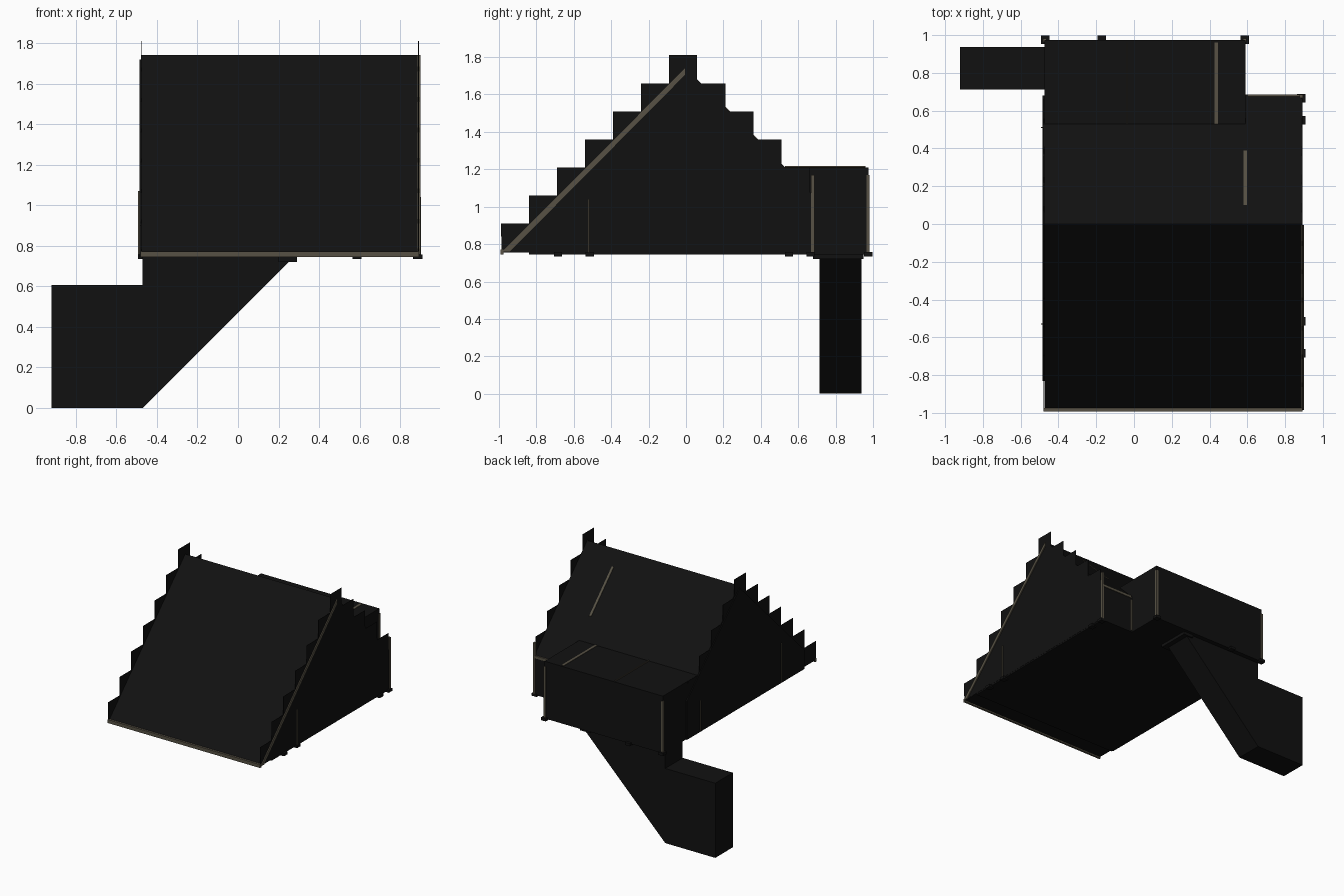
import bpy, math
from mathutils import Vector

if "Cube" in bpy.data.objects:
    bpy.data.objects.remove(bpy.data.objects["Cube"])


def material(name, rgb):
    m = bpy.data.materials.new(name)
    m.diffuse_color = (*rgb, 1)
    m.use_nodes = True
    m.node_tree.nodes["Principled BSDF"].inputs["Base Color"].default_value = m.diffuse_color
    return m


BLACK = material("near_black", (0.0055, 0.0055, 0.0055))
TAN = material("dull_tan", (0.095, 0.083, 0.058))


def prism(name, pts, axis, a, b, mat):
    """Extrude a 2D profile along x (points are y,z) or y (points are x,z)."""
    def place(p, t):
        return (t, p[0], p[1]) if axis == "x" else (p[0], t, p[1])
    n = len(pts)
    verts = [place(p, a) for p in pts] + [place(p, b) for p in pts]
    faces = [tuple(range(n)), tuple(range(2 * n - 1, n - 1, -1))]
    faces += [(i + n, (i + 1) % n + n, (i + 1) % n, i) for i in range(n)]
    # keep outward normals
    area = sum(pts[i][0] * pts[(i + 1) % n][1] - pts[(i + 1) % n][0] * pts[i][1] for i in range(n))
    if (area > 0) != (axis == "x"):
        flip = False
    else:
        flip = True
    if flip:
        faces = [f[::-1] for f in faces]
    if axis == "x":
        faces = [f for f in faces]
    me = bpy.data.meshes.new(name)
    me.from_pydata(verts, [], faces)
    me.materials.append(mat)
    ob = bpy.data.objects.new(name, me)
    bpy.context.collection.objects.link(ob)
    # consistent outward faces
    import bmesh
    bm = bmesh.new()
    bm.from_mesh(me)
    bmesh.ops.recalc_face_normals(bm, faces=bm.faces)
    bm.to_mesh(me)
    bm.free()
    return ob


def box(name, x, y, z, mat):
    return prism(name, [(x[0], z[0]), (x[1], z[0]), (x[1], z[1]), (x[0], z[1])], "y", y[0], y[1], mat)


# Main house with the pitched roof
prism("main_house", [(-0.985, 0.755), (0, 1.74), (0.68, 1.06), (0.68, 0.745),
                     (-0.84, 0.745), (-0.84, 0.755)], "x", -0.475, 0.89, BLACK)
# Flat-topped rear room
box("rear_room", (-0.475, 0.59), (0.5, 0.975), (0.745, 1.21), BLACK)

# Thin stepped gable screens, one at each end
S = 0.15
steps = [(-0.985, 0.757)]
for i in range(7):
    z = 0.91 + i * S
    steps += [(-0.99 + i * S, z), (-0.99 + (i + 1) * S, z)]
for i in range(1, 5):
    z = 1.81 - i * S
    y = 0.06 + (i - 1) * S
    steps += [(y, z), (y + S, z)]
steps += [(0.665, 0.757)]
prism("gable_screen_right", steps, "x", 0.889, 0.8915, BLACK)
prism("gable_screen_left", steps, "x", -0.478, -0.4755, BLACK)
# Slightly proud side wall of the left end
prism("left_wall_panel", [(-0.83, 0.745), (0.68, 0.745), (0.68, 1.06), (0.0, 1.72), (-0.83, 0.9)],
      "x", -0.485, -0.475, BLACK)

# Support: column block and slanted brace
prism("support_brace", [(-0.92, 0), (-0.47, 0), (0.25, 0.72), (0.25, 0.745), (-0.47, 0.745),
                        (-0.47, 0.607), (-0.92, 0.607)], "y", 0.713, 0.938, BLACK)
box("brace_cap", (0.2, 0.29), (0.68, 0.95), (0.72, 0.747), BLACK)

# Tan trim: front eave, right rake, rear eave
box("front_eave_trim", (-0.48, 0.893), (-0.992, -0.975), (0.744, 0.772), TAN)
prism("right_rake_trim", [(-0.985, 0.757), (-0.945, 0.757), (-0.005, 1.705), (-0.005, 1.74)],
      "x", 0.885, 0.899, TAN)
box("rear_eave_trim", (0.6, 0.89), (0.672, 0.686), (1.045, 1.066), TAN)

# Tan vertical corner posts
for i, (x, y, top) in enumerate([(-0.473, 0.973, 1.17), (0.586, 0.973, 1.17), (0.597, 0.677, 1.03),
                                 (0.886, 0.677, 1.17)]):
    box(f"corner_post_{i}", (x - 0.009, x + 0.009), (y - 0.009, y + 0.009), (0.757, top), TAN)
# Thin battens standing out from the end walls
for i, (x, y, top) in enumerate([(0.895, -0.52, 1.04), (-0.484, -0.53, 1.07), (-0.484, 0.51, 1.0)]):
    box(f"wall_batten_{i}", (x - 0.008, x + 0.008), (y - 0.003, y + 0.003), (0.757, top), TAN)

# Roof battens on the flat roof and the rear slope
box("flat_roof_batten", (0.426, 0.446), (0.53, 0.96), (1.205, 1.213), TAN)
box("flat_roof_thin_batten", (-0.04, -0.035), (0.53, 0.96), (1.205, 1.218), TAN)
prism("slope_batten", [(0.1, 1.635), (0.1, 1.645), (0.39, 1.355), (0.39, 1.345)],
      "x", 0.58, 0.598, TAN)

# Small feet under the posts
for i, (x, y) in enumerate([(-0.47, 0.975), (0.586, 0.975), (-0.17, 0.975), (0.885, 0.665),
                            (0.885, 0.55), (0.885, -0.515), (0.887, -0.685)]):
    box(f"post_foot_{i}", (x - 0.022, x + 0.022), (y - 0.022, y + 0.022), (0.735, 0.757), BLACK)
